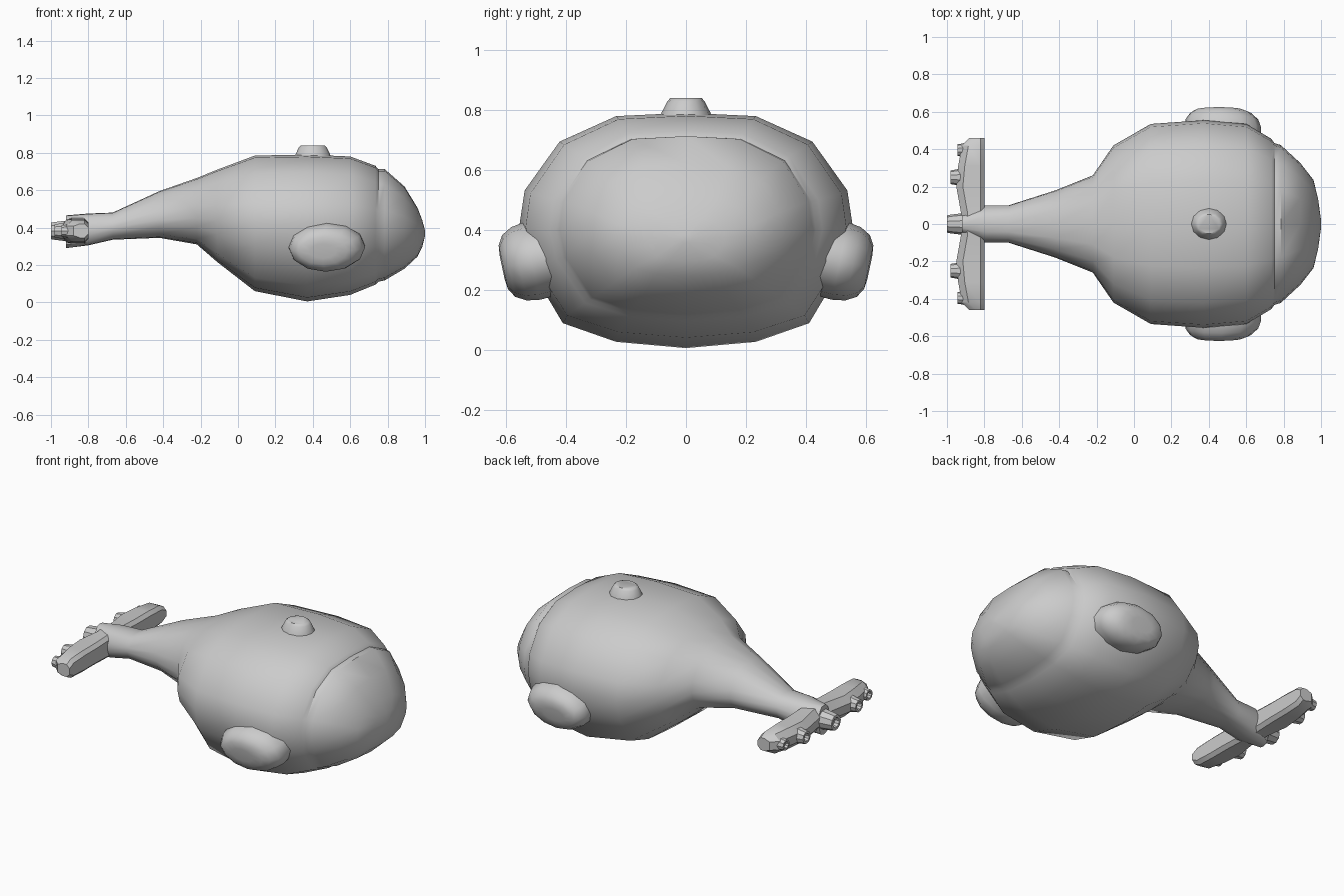
import bpy, bmesh
from math import sin, cos, pi, radians
from mathutils import Vector

if "Cube" in bpy.data.objects:
    bpy.data.objects.remove(bpy.data.objects["Cube"])


def loft(name, rings, angle=35):
    """Skin a list of closed rings (equal point counts) and cap both ends."""
    bm = bmesh.new()
    rows = [[bm.verts.new(p) for p in ring] for ring in rings]
    n = len(rows[0])
    for a, b in zip(rows, rows[1:]):
        for i in range(n):
            j = (i + 1) % n
            bm.faces.new((a[i], a[j], b[j], b[i]))
    bm.faces.new(rows[0])
    bm.faces.new(rows[-1])
    bmesh.ops.recalc_face_normals(bm, faces=bm.faces)
    mesh = bpy.data.meshes.new(name)
    bm.to_mesh(mesh)
    bm.free()
    ob = bpy.data.objects.new(name, mesh)
    bpy.context.collection.objects.link(ob)
    bpy.ops.object.select_all(action='DESELECT')
    ob.select_set(True)
    bpy.context.view_layer.objects.active = ob
    bpy.ops.object.shade_smooth_by_angle(angle=radians(angle))
    return ob


# Hull cross-section: right half from crown to keel, unit width and height
HALF = [(0, 1), (.42, .97), (.76, .74), (.97, .30), (1, 0),
        (.95, -.33), (.74, -.80), (.42, -.95), (0, -1)]
SECTION = HALF + [(-y, z) for y, z in HALF[-2:0:-1]]


def hull_ring(x, top, bottom, width, mid):
    return [(x, y * width, mid + z * ((top - mid) if z > 0 else (mid - bottom)))
            for y, z in SECTION]


# Hull: slim tail boom swelling into a rounded cabin (x, top, bottom, half width, mid)
STATIONS = [
    (-.92, .465, .29, .05, .38), (-.80, .475, .305, .10, .385),
    (-.67, .48, .335, .10, .40), (-.42, .595, .345, .18, .44),
    (-.22, .665, .31, .26, .45), (-.11, .71, .215, .42, .44),
    (.09, .785, .06, .535, .42), (.37, .79, .005, .555, .42),
    (.60, .78, .04, .535, .41), (.735, .73, .095, .455, .40),
    (.75, .712, .11, .433, .40), (.785, .712, .118, .422, .40),
    (.89, .62, .18, .325, .39), (.96, .505, .245, .235, .38),
    (.985, .44, .295, .13, .375), (1.0, .385, .355, .02, .37)]
loft("hull", [hull_ring(*s) for s in STATIONS], 40)

# Tail wing: chamfered bar (y, front x, rear x, low z, high z)
WING = [(0, -.80, -.93, .31, .455), (.06, -.80, -.925, .315, .45),
        (.20, -.80, -.95, .32, .445), (.31, -.80, -.94, .32, .445),
        (.42, -.80, -.92, .325, .44), (.46, -.80, -.88, .345, .42)]


def wing_ring(y, front, rear, low, high):
    m = (low + high) / 2
    c = .035
    return [(front, y, low + .02), (front, y, high - .02), (front - .02, y, high),
            (rear + c, y, high), (rear, y, m + .025), (rear, y, m - .025),
            (rear + c, y, low), (front - .02, y, low)]


wing_rows = [(-s[0],) + s[1:] for s in WING[:0:-1]] + WING
loft("tail_wing", [wing_ring(*s) for s in wing_rows], 30)


def circle_x(x, y, z, r, n=10):
    return [(x, y + r * cos(2 * pi * i / n), z + r * sin(2 * pi * i / n)) for i in range(n)]


def nozzle(name, y, start, end, r, z=.382):
    """Hollow tapered exhaust pointing backwards."""
    loft(name, [circle_x(start, y, z, r * 1.2), circle_x(end + .02, y, z, r),
                circle_x(end, y, z, r * .92), circle_x(end, y, z, r * .6),
                circle_x(end + .025, y, z, r * .5)])


# Exhaust nozzles along the rear of the wing
nozzle("centre_nozzle", 0, -.90, -1.0, .05)
for side, label in ((1, "left"), (-1, "right")):
    nozzle(label + "_inner_nozzle", side * .25, -.92, -.98, .04)
    nozzle(label + "_outer_nozzle", side * .395, -.89, -.945, .034)

# Side pods: flattened blisters, tilted slightly downwards
# (offset along axis, half length, half height, x shift)
POD = [(-.06, .20, .125, 0), (.06, .205, .132, 0), (.105, .195, .125, -.005),
       (.14, .165, .105, -.012), (.158, .13, .075, -.02), (.162, .07, .04, -.02)]
tilt = radians(12)
for side, label in ((1, "left"), (-1, "right")):
    axis = Vector((0, side * cos(tilt), -sin(tilt)))
    up = Vector((0, side * sin(tilt), cos(tilt)))
    rings = []
    for d, a, b, dx in POD:
        centre = Vector((.475 + dx, side * .455, .308)) + axis * d
        rings.append([centre + Vector((a * cos(2 * pi * i / 12), 0, 0))
                      + up * b * sin(2 * pi * i / 12) for i in range(12)])
    loft(label + "_pod", rings, 50)

# Roof hatch: small tapered knob
HATCH = [(.76, .10, .09), (.79, .093, .082), (.828, .075, .062), (.84, .062, .052)]
loft("roof_hatch", [[(.40 + a * cos(2 * pi * i / 12), b * sin(2 * pi * i / 12), z)
                     for i in range(12)] for z, a, b in HATCH], 50)
